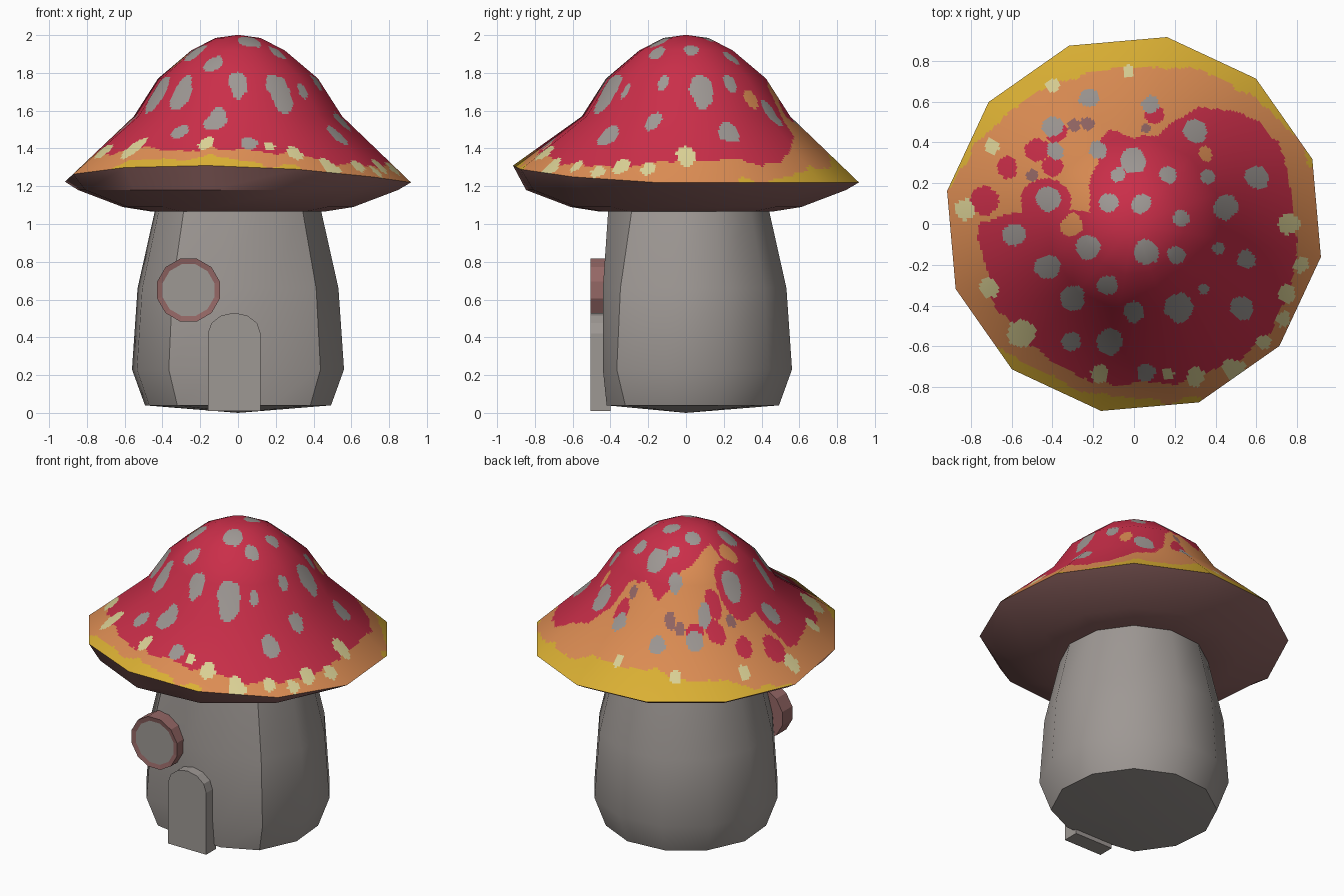
import bpy, bmesh, math
from mathutils import Vector, noise

cube = bpy.data.objects.get("Cube")
if cube:
    bpy.data.objects.remove(cube, do_unlink=True)

SIDES = 12
PHASE = math.radians(20)


def make_material(name, rgb):
    """Flat material from sRGB bytes, converted to linear."""
    linear = [((c / 255 + 0.055) / 1.055) ** 2.4 for c in rgb] + [1]
    mat = bpy.data.materials.new(name)
    mat.use_nodes = True
    mat.diffuse_color = linear
    shader = mat.node_tree.nodes["Principled BSDF"]
    shader.inputs["Base Color"].default_value = linear
    shader.inputs["Roughness"].default_value = 0.8
    return mat


RED = make_material("cap red", (202, 46, 73))
ORANGE = make_material("cap orange", (222, 142, 84))
YELLOW = make_material("rim yellow", (220, 177, 52))
CREAM = make_material("spot cream", (220, 210, 150))
GREY = make_material("stone grey", (158, 152, 148))
MAUVE = make_material("dusky mauve", (148, 103, 101))


def add_object(name, mesh, *materials):
    obj = bpy.data.objects.new(name, mesh)
    bpy.context.collection.objects.link(obj)
    for mat in materials:
        mesh.materials.append(mat)
    return obj


def smooth(obj, degrees):
    bpy.ops.object.select_all(action='DESELECT')
    obj.select_set(True)
    bpy.context.view_layer.objects.active = obj
    bpy.ops.object.shade_smooth_by_angle(angle=math.radians(degrees))


def ring_point(i, radius, z):
    a = PHASE + math.tau * i / SIDES
    return Vector((radius * math.cos(a), radius * math.sin(a), z))


def lathe(name, rings, mat, close_z=None):
    """Skin a stack of twelve-sided rings, listed from bottom to top."""
    bm = bmesh.new()
    loops = [[bm.verts.new(p) for p in ring] for ring in rings]
    for low, high in zip(loops, loops[1:]):
        for i in range(SIDES):
            j = (i + 1) % SIDES
            bm.faces.new((low[i], low[j], high[j], high[i]))
    if close_z is not None:
        tip = bm.verts.new((0, 0, close_z))
        for i in range(SIDES):
            bm.faces.new((tip, loops[0][(i + 1) % SIDES], loops[0][i]))
    mesh = bpy.data.meshes.new(name)
    bm.to_mesh(mesh)
    bm.free()
    obj = add_object(name, mesh, mat)
    smooth(obj, 35)
    return obj


def extrude_outline(name, outline, y_front, y_back, materials, inset=0):
    """Extrude an x-z outline along y, with an optional recessed front panel."""
    bm = bmesh.new()
    front = bm.faces.new([bm.verts.new((x, y_front, z)) for x, z in outline])
    back = bmesh.ops.extrude_face_region(bm, geom=[front], use_keep_orig=True)
    moved = [v for v in back["geom"] if isinstance(v, bmesh.types.BMVert)]
    bmesh.ops.translate(bm, verts=moved, vec=(0, y_back - y_front, 0))
    bmesh.ops.recalc_face_normals(bm, faces=bm.faces)
    for face in bm.faces:
        face.material_index = 0
    if inset:
        bmesh.ops.inset_region(bm, faces=[front], thickness=inset, depth=-0.006)
        front.material_index = 1
    mesh = bpy.data.meshes.new(name)
    bm.to_mesh(mesh)
    bm.free()
    return add_object(name, mesh, *materials)


# Stem: barrel of twelve sides with a flattened front wall
stem_rings = []
for radius, z, wall in [(0.50, 0.04, -0.42), (0.57, 0.23, -0.44),
                        (0.54, 0.66, -0.44), (0.44, 1.10, -0.41)]:
    ring = [ring_point(i, radius, z) for i in range(SIDES)]
    for p in ring:
        p.y = max(p.y, wall)
    stem_rings.append(ring)
lathe("stem", stem_rings, GREY, close_z=0.0)

# Door: slab with an arched top
arch = [(-0.02 + 0.14 * math.cos(a), 0.42 + 0.11 * math.sin(a))
        for a in (math.pi * k / 6 for k in range(7))]
extrude_outline("door", [(-0.16, 0.01), (0.12, 0.01)] + arch, -0.505, -0.40, [GREY])

# Round window: mauve frame around a grey pane
circle = [(-0.262 + 0.172 * math.cos(a), 0.65 + 0.172 * math.sin(a))
          for a in (math.tau * (k + 0.5) / SIDES for k in range(SIDES))]
extrude_outline("window", circle, -0.505, -0.40, [MAUVE, GREY], inset=0.03)


# Cap rim: lifted towards the front
def rim_height(i):
    a = PHASE + math.tau * i / SIDES
    return 1.22 + 0.09 * max(0, math.cos(a + math.radians(105))) ** 1.3


rim = [ring_point(i, 0.93, rim_height(i)) for i in range(SIDES)]

# Underside of the cap
under = [[ring_point(i, r, z) for i in range(SIDES)]
         for r, z in [(0.40, 1.07), (0.46, 1.065), (0.62, 1.09), (0.86, 1.18)]]
lathe("cap_underside", under + [rim], MAUVE)

# Painted patches on the cap: x, y, radius
grey_spots = [
    (.30, .46, .06), (0, .31, .06), (-.18, .37, .045), (-.4, .48, .05),
    (-.22, .62, .045), (.08, .59, .045), (-.42, .12, .06), (-.08, .24, .035),
    (.17, .24, .045), (.36, .23, .035), (.6, .23, .06), (-.12, .1, .045),
    (.04, .1, .05), (.23, .03, .04), (.45, .08, .06), (-.59, -.05, .055),
    (-.23, -.12, .06), (-.42, -.21, .06), (.06, -.14, .06), (.21, -.15, .04),
    (.41, -.12, .035), (.55, -.17, .045), (-.3, -.36, .06), (-.13, -.3, .05),
    (.34, -.32, .025), (0, -.43, .05), (.22, -.41, .07), (.53, -.41, .06),
    (-.31, -.58, .045), (-.12, -.58, .065), (-.38, .36, .04), (.06, -.73, .04)]
cream_spots = [
    (-.55, -.54, .07), (-.71, -.32, .045), (-.83, .07, .05), (-.7, .38, .04),
    (-.4, .68, .035), (-.03, .75, .03), (.76, 0, .05), (.82, -.2, .035),
    (.75, -.34, .045), (.73, -.47, .03), (.64, -.58, .035), (.49, -.71, .055),
    (.3, -.75, .045), (.17, -.74, .03), (-.17, -.73, .045)]
mauve_spots = [(-.29, .48, .03), (-.23, .49, .03), (-.5, .24, .03), (.06, .47, .025)]
red_patches = [(-.43, .1, .125), (-.73, .11, .07), (-.62, .28, .05), (-.48, .36, .06),
               (-.4, .28, .05), (.1, .54, .05), (-.38, .45, .05)]
orange_patches = [(-.31, 0, .06), (.35, .34, .035), (-.62, .1, .05)]

# Outer radius of the red and of the orange, at equal steps round the cap
red_edge = [.78, .79, .81, .75, .66, .45, .42, .48, .36, .3, .25, .22,
            .76, .77, .78, .78, .78, .8, .78, .8, .82, .84, .84, .82]
orange_edge = [.95, .89, .82, .76, .79, .85, .95, .93, .85, .85, .93, .95]


def around(values, angle):
    t = (angle % math.tau) / math.tau * len(values)
    k = int(t)
    a, b = values[k % len(values)], values[(k + 1) % len(values)]
    return a + (b - a) * (t - k)


def cap_colour(p):
    wobble = noise.noise(p * 9) * 0.025 + noise.noise(p * 22) * 0.012

    def inside(patches, amount):
        return any(math.hypot(p.x - x, p.y - y) < r + wobble * amount
                   for x, y, r in patches)

    for index, patches in ((4, grey_spots), (3, cream_spots), (5, mauve_spots),
                           (0, red_patches), (1, orange_patches)):
        if inside(patches, 0.5):
            return index
    r, a = math.hypot(p.x, p.y) + wobble, math.atan2(p.y, p.x)
    if r < around(red_edge, a):
        return 0
    return 1 if r < around(orange_edge, a) else 2


# Cap: coarse twelve-sided bell, finely divided so the paint has crisp edges
profile = [(0.01, 2.0), (0.12, 1.985), (0.25, 1.92), (0.43, 1.77), (0.56, 1.57)]
coarse = [[ring_point(i, r, z) for i in range(SIDES)] for r, z in profile] + [rim]
slopes = [0.0, 0.3, 0.62, 0.85, 0.82, 0.72]
ACROSS = 26
COLUMNS = SIDES * ACROSS
verts, normals = [], []
for band, (inner, outer) in enumerate(zip(coarse, coarse[1:])):
    rows = max(4, round((inner[0] - outer[0]).length / 0.015))
    last = band == len(coarse) - 2
    for row in range(rows + last):
        t = row / rows
        slope = slopes[band] + (slopes[band + 1] - slopes[band]) * t
        for c in range(COLUMNS):
            i, s = c // ACROSS, (c % ACROSS) / ACROSS
            j = (i + 1) % SIDES
            verts.append(inner[i].lerp(inner[j], s).lerp(outer[i].lerp(outer[j], s), t))
            flat = ring_point(i + s, slope, math.sqrt(1 - slope * slope))
            normals.append(flat.normalized())

faces = [tuple(range(COLUMNS))]
for start in range(0, len(verts) - COLUMNS, COLUMNS):
    for c in range(COLUMNS):
        d = (c + 1) % COLUMNS
        faces.append((start + c, start + COLUMNS + c, start + COLUMNS + d, start + d))

cap_mesh = bpy.data.meshes.new("cap")
cap_mesh.from_pydata(verts, [], faces)
add_object("cap", cap_mesh, RED, ORANGE, YELLOW, CREAM, GREY, MAUVE)
for poly in cap_mesh.polygons:
    poly.use_smooth = True
    poly.material_index = cap_colour(poly.center)
cap_mesh.normals_split_custom_set_from_vertices(normals)
